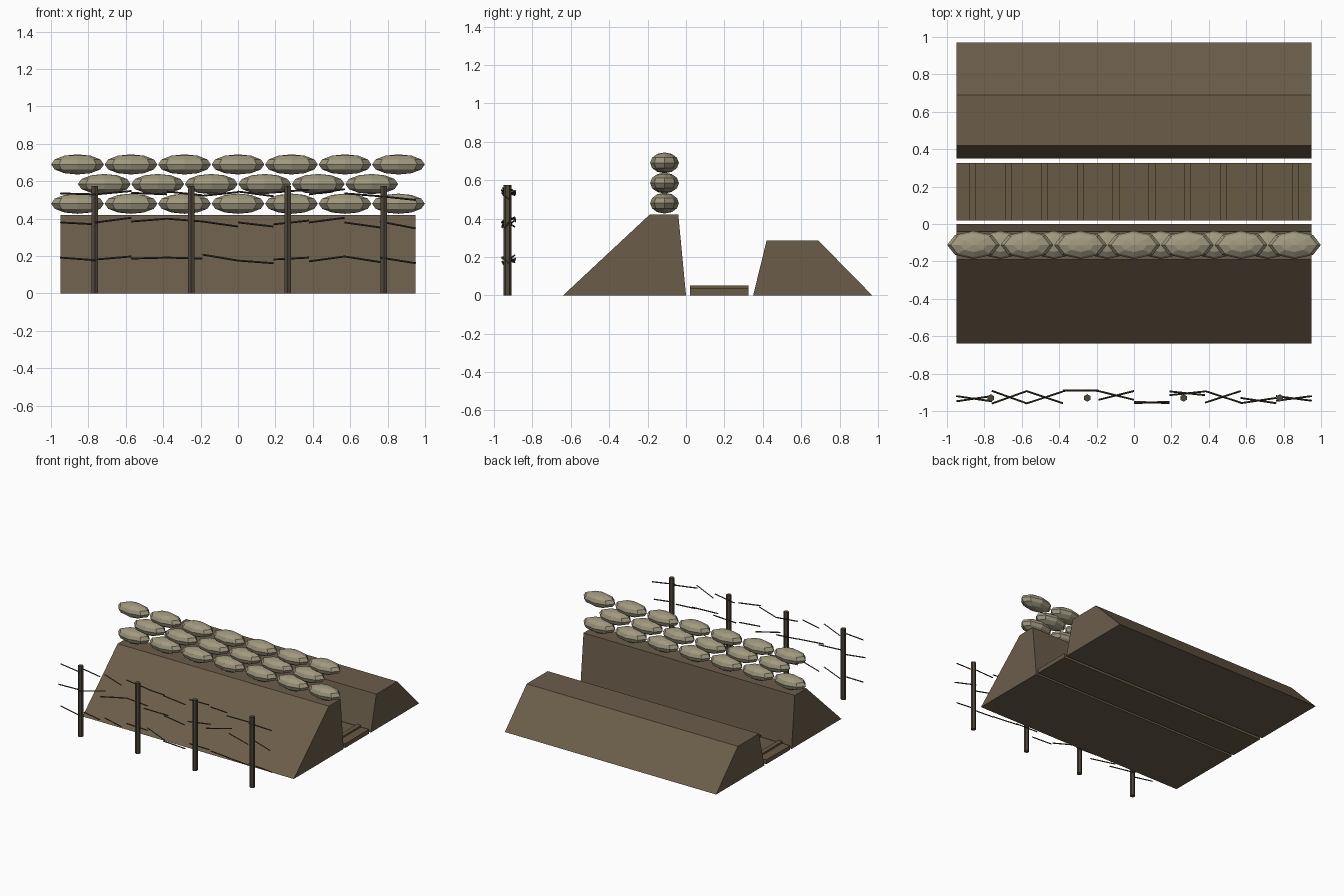
import bpy, bmesh, math
from mathutils import Vector

cube = bpy.data.objects.get("Cube")
if cube:
    bpy.data.objects.remove(cube, do_unlink=True)


def material(name, hex_colour):
    def linear(c):
        c /= 255
        return c / 12.92 if c < 0.04045 else ((c + 0.055) / 1.055) ** 2.4
    rgba = [linear(c) for c in bytes.fromhex(hex_colour)] + [1]
    mat = bpy.data.materials.new(name)
    mat.use_nodes = True
    mat.diffuse_color = rgba
    bsdf = mat.node_tree.nodes["Principled BSDF"]
    bsdf.inputs["Base Color"].default_value = rgba
    bsdf.inputs["Roughness"].default_value = 0.9
    return mat


earth = material("packed earth", "6b5d4a")
wood = material("board wood", "685a45")
burlap = material("burlap", "a09980")
post_wood = material("dark post wood", "50473a")
wire_metal = material("rusty wire", "4a4237")


def finish(name, bm, mat):
    bmesh.ops.recalc_face_normals(bm, faces=bm.faces)
    mesh = bpy.data.meshes.new(name)
    bm.to_mesh(mesh)
    bm.free()
    mesh.materials.append(mat)
    obj = bpy.data.objects.new(name, mesh)
    bpy.context.collection.objects.link(obj)
    return obj


def extrude_profile(name, profile, half_length, mat, x=0):
    """Sweep a (y, z) outline along x."""
    bm = bmesh.new()
    face = bm.faces.new([bm.verts.new((x - half_length, y, z)) for y, z in profile])
    swept = bmesh.ops.extrude_face_region(bm, geom=[face])["geom"]
    verts = [v for v in swept if isinstance(v, bmesh.types.BMVert)]
    bmesh.ops.translate(bm, verts=verts, vec=(2 * half_length, 0, 0))
    return finish(name, bm, mat)


def rod(name, start, end, radius, sides, mat):
    """Thin straight prism between two points."""
    start, end = Vector(start), Vector(end)
    axis = end - start
    bm = bmesh.new()
    bmesh.ops.create_cone(bm, cap_ends=True, segments=sides, radius1=radius,
                          radius2=radius, depth=axis.length)
    obj = finish(name, bm, mat)
    obj.location = (start + end) / 2
    obj.rotation_euler = axis.to_track_quat("Z", "Y").to_euler()
    return obj


HALF = 0.95

# Earth banks either side of the trench
extrude_profile("front_bank", [(-0.64, 0), (-0.19, 0.42), (-0.04, 0.42), (0, 0)], HALF, earth)
extrude_profile("rear_bank", [(0.35, 0), (0.42, 0.285), (0.69, 0.285), (0.97, 0)], HALF, earth)


# Trench floor with cross battens
def slab(y0, y1, z0, z1):
    return [(y0, z0), (y1, z0), (y1, z1), (y0, z1)]


extrude_profile("floor_boards", slab(0.02, 0.325, 0, 0.035), HALF, wood)
for i in range(10):
    extrude_profile("floor_batten", slab(0.02, 0.325, 0.035, 0.05), 0.018, wood,
                    x=0.1915 * (i - 4.5))

# Three staggered courses of sandbags
for row, count in enumerate((7, 6, 7)):
    for i in range(count):
        bm = bmesh.new()
        bmesh.ops.create_uvsphere(bm, u_segments=8, v_segments=6, radius=1)
        bmesh.ops.scale(bm, verts=bm.verts, vec=(0.141, 0.075, 0.054))
        bag = finish("sandbag", bm, burlap)
        bag.location = ((i - (count - 1) / 2) * 0.286, -0.112, 0.48 + 0.105 * row)

# Fence posts
for i in range(4):
    x = -0.765 + 0.515 * i
    rod("fence_post", (x, -0.93, 0), (x, -0.93, 0.575), 0.02, 6, post_wood)

# Crooked wire lengths: end offsets in thousandths, one pair per span
drift_y = [(10, -18), (38, -30), (35, -28), (40, 38), (37, -10),
           (-28, -20), (35, 15), (37, -25), (-28, 0), (-15, 10)]
sag = {
    0.19: [(2, -12), (-8, 8), (-3, 2), (2, -3), (18, -14),
           (-14, -28), (-8, 2), (-18, 8), (8, -22), (2, -28)],
    0.38: [(0, -10), (0, 25), (5, 20), (20, 5), (5, -22),
           (0, -22), (-10, 10), (0, 25), (0, -27), (5, -32)],
    0.53: [(5, 0), (0, 18), (8, 0), (15, -5), (-8, 12),
           (15, -10), (10, 25), (0, 28), (5, -10), (-10, -30)],
}
for row, (height, ends) in enumerate(sag.items()):
    for i, (za, zb) in enumerate(ends):
        x = -HALF + 0.19 * i
        ya, yb = drift_y[i] if row != 1 else drift_y[i][::-1]
        rod("wire_span", (x, -0.93 + ya / 1000, height + za / 1000),
            (x + 0.19, -0.93 + yb / 1000, height + zb / 1000), 0.005, 4, wire_metal)
